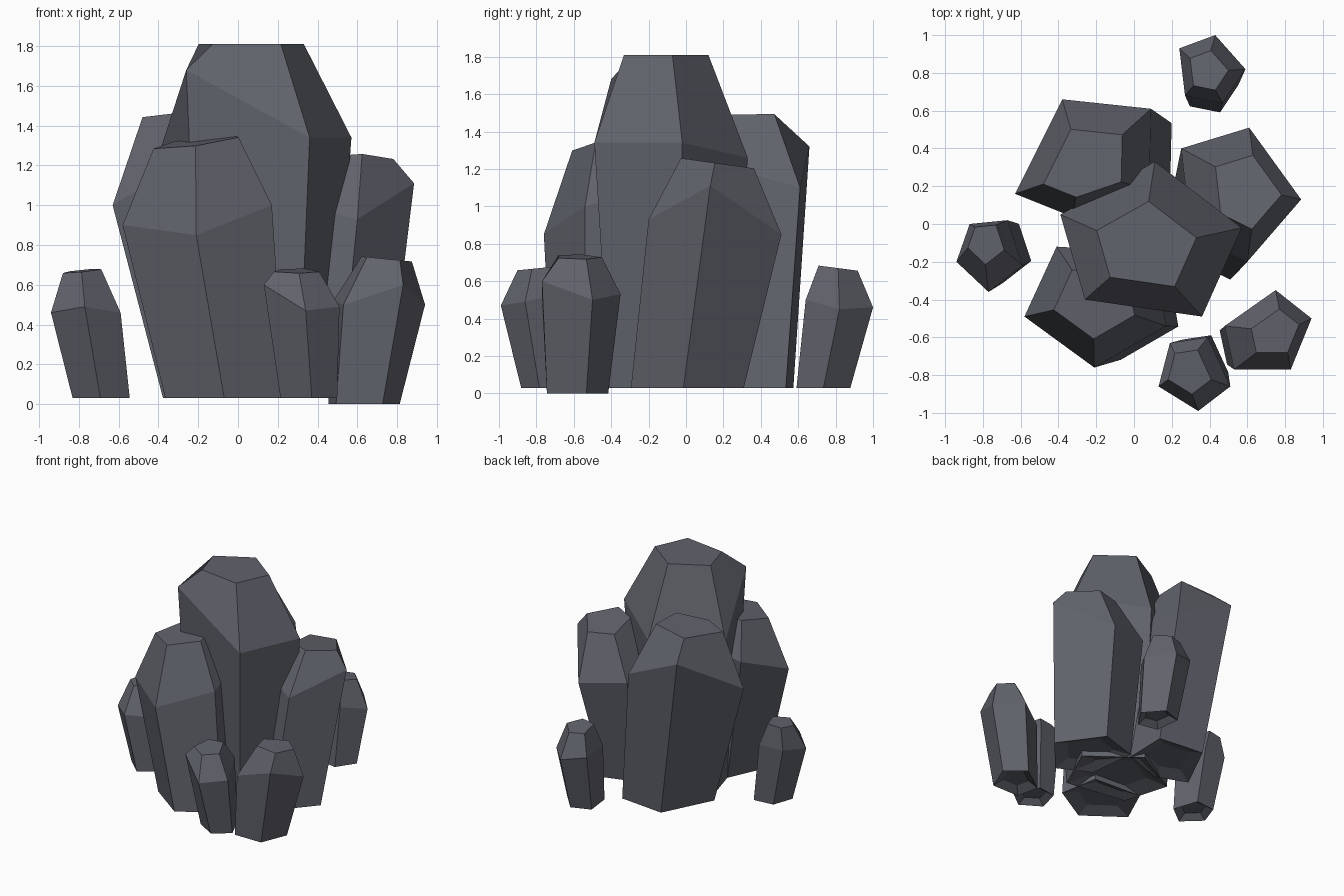
import bpy, bmesh
from mathutils import Vector

if "Cube" in bpy.data.objects:
    bpy.data.objects.remove(bpy.data.objects["Cube"])

slate = bpy.data.materials.new("slate grey")
slate.diffuse_color = (0.12, 0.125, 0.15, 1)
slate.use_nodes = True
slate.node_tree.nodes["Principled BSDF"].inputs["Base Color"].default_value = slate.diffuse_color


def crystal(name, shoulder, top, k_top, tilt, base, k_base):
    """Five-sided crystal: widest ring, smaller tilted tip, narrower foot shifted sideways."""
    pts = [Vector(p) for p in shoulder]
    mid = sum(pts, Vector()) / len(pts)
    offs = [p - mid for p in pts]

    def ring(centre, k, gx=0, gy=0):
        x, y, z = centre
        return [(x + k * o.x, y + k * o.y, z + k * (gx * o.x + gy * o.y)) for o in offs]

    recess = (base[0], base[1], base[2] + 0.04)
    rings = [ring(top, k_top, *tilt), pts, ring(base, k_base), ring(recess, k_base * 0.6)]
    bm = bmesh.new()
    rings = [[bm.verts.new(p) for p in r] for r in rings]
    n = len(pts)
    for a, b in zip(rings, rings[1:]):
        for i in range(n):
            j = (i + 1) % n
            bm.faces.new((a[i], b[i], b[j], a[j]))
    bm.faces.new(rings[0])
    bm.faces.new(rings[-1])
    bmesh.ops.recalc_face_normals(bm, faces=bm.faces)
    mesh = bpy.data.meshes.new(name)
    bm.to_mesh(mesh)
    bm.free()
    mesh.materials.append(slate)
    bpy.context.collection.objects.link(bpy.data.objects.new(name, mesh))


# Large central cluster
crystal("main_crystal",
        [(-.26, -.40, 1.68), (.36, -.49, 1.34), (.57, -.02, 1.34), (.11, .33, 1.26), (-.39, .05, 1.28)],
        (.06, -.12, 1.81), .55, (0, 0), (.08, -.10, .03), .8)
crystal("back_left_crystal",
        [(-.63, .16, 1.0), (-.33, .04, 1.18), (.08, .18, 1.22), (.09, .61, 1.1), (-.38, .66, 1.32)],
        (-.25, .31, 1.47), .58, (.12, 0), (-.06, .31, .03), .8)
crystal("right_crystal",
        [(.61, .51, .85), (.885, .13, 1.11), (.6, -.2, .93), (.3, -.05, 1.0), (.25, .40, .9)],
        (.585, .17, 1.23), .55, (0, -.14), (.45, .01, .03), .85)
crystal("front_left_crystal",
        [(-.58, -.49, .90), (-.21, -.76, .85), (.17, -.54, 1.0), (.10, -.15, 1.1), (-.41, -.12, 1.05)],
        (-.20, -.41, 1.32), .57, (.14, .1), (-.05, -.44, .03), .8)

# Small crystals around the edge
crystal("small_left_crystal",
        [(-.94, -.20, .46), (-.77, -.36, .49), (-.59, -.22, .46), (-.67, .02, .5), (-.87, 0, .5)],
        (-.785, -.10, .67), .55, (.1, .05), (-.69, -.14, .03), .82)
crystal("small_front_crystal",
        [(.13, -.86, .6), (.34, -.99, .47), (.51, -.86, .49), (.39, -.60, .55), (.19, -.63, .6)],
        (.29, -.78, .67), .6, (0, .1), (.35, -.73, .03), .75)
crystal("small_right_crystal",
        [(.53, -.77, .5), (.83, -.77, .6), (.94, -.5, .5), (.75, -.35, .53), (.48, -.54, .52)],
        (.745, -.58, .73), .55, (-.1, 0), (.63, -.60, 0), .78)
crystal("small_back_crystal",
        [(.24, .93, .5), (.43, 1.0, .46), (.59, .82, .45), (.47, .64, .5), (.27, .68, .5)],
        (.39, .81, .67), .58, (0, -.13), (.40, .73, .03), .8)
